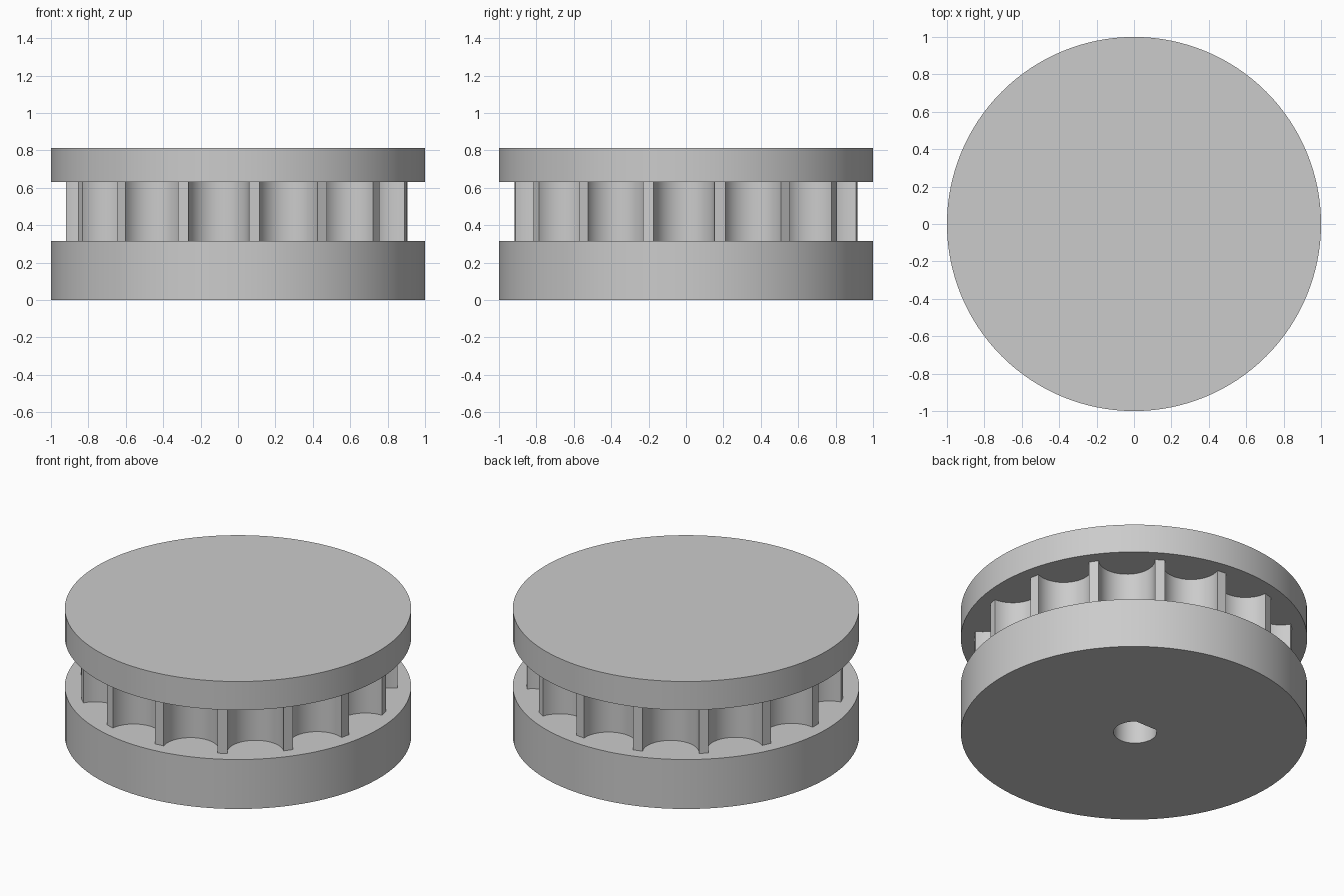
import bpy
import bmesh
from math import sin, cos, pi, radians, sqrt, asin

if "Cube" in bpy.data.objects:
    bpy.data.objects.remove(bpy.data.objects["Cube"])

TEETH = 15
TOOTH_R = 0.92       # radius at the tooth tips
GROOVE_R = 0.163     # radius of each round groove
BASE_TOP, CORE_TOP, TOP = 0.315, 0.63, 0.812

grey = bpy.data.materials.new("plain grey")
grey.use_nodes = True
grey.diffuse_color = (0.6, 0.6, 0.6, 1)
grey.node_tree.nodes["Principled BSDF"].inputs["Base Color"].default_value = (0.6, 0.6, 0.6, 1)


def prism(name, outline, z0, z1):
    """Extrude a closed counter-clockwise outline from z0 up to z1."""
    bm = bmesh.new()
    face = bm.faces.new([bm.verts.new((x, y, z0)) for x, y in outline])
    up = bmesh.ops.extrude_face_region(bm, geom=[face], use_keep_orig=True)
    moved = [g for g in up["geom"] if isinstance(g, bmesh.types.BMVert)]
    bmesh.ops.translate(bm, verts=moved, vec=(0, 0, z1 - z0))
    bmesh.ops.recalc_face_normals(bm, faces=bm.faces)
    mesh = bpy.data.meshes.new(name)
    bm.to_mesh(mesh)
    bm.free()
    mesh.materials.append(grey)
    obj = bpy.data.objects.new(name, mesh)
    bpy.context.collection.objects.link(obj)
    return obj


def arc(radius, start, end, steps, cx=0, cy=0):
    angles = [start + (end - start) * i / steps for i in range(steps + 1)]
    return [(cx + radius * cos(a), cy + radius * sin(a)) for a in angles]


def toothed_outline():
    """Ring of flat-tipped teeth separated by half-round grooves."""
    points = []
    centre = sqrt(TOOTH_R ** 2 - GROOVE_R ** 2)
    for k in range(TEETH):
        a = radians(-0.6) + 2 * pi * k / TEETH
        points += arc(GROOVE_R, a + 1.5 * pi, a + pi / 2, 24,
                      centre * cos(a), centre * sin(a))
    return points


# Flanges and toothed core
disc = arc(1, 0, 2 * pi, 128)[:-1]
base = prism("base_flange", disc, 0, BASE_TOP)
core = prism("toothed_core", toothed_outline(), BASE_TOP, CORE_TOP)
top = prism("top_flange", disc, CORE_TOP, TOP)

# D-shaped shaft bore, flat towards the back
flat = asin(0.8)
cutter = prism("bore_cutter", arc(0.125, pi - flat, 2 * pi + flat, 48, 0, 0.01), -0.1, 0.7)
cutter.hide_render = True
for part in (base, core):
    cut = part.modifiers.new("bore", "BOOLEAN")
    cut.operation = "DIFFERENCE"
    cut.solver = "EXACT"
    cut.object = cutter
    bpy.context.view_layer.objects.active = part
    bpy.ops.object.modifier_apply(modifier=cut.name)
bpy.data.objects.remove(cutter)

# Smooth round walls, sharp rims
bpy.ops.object.select_all(action="DESELECT")
for part in (base, core, top):
    part.select_set(True)
bpy.context.view_layer.objects.active = base
bpy.ops.object.shade_smooth_by_angle(angle=radians(30))
